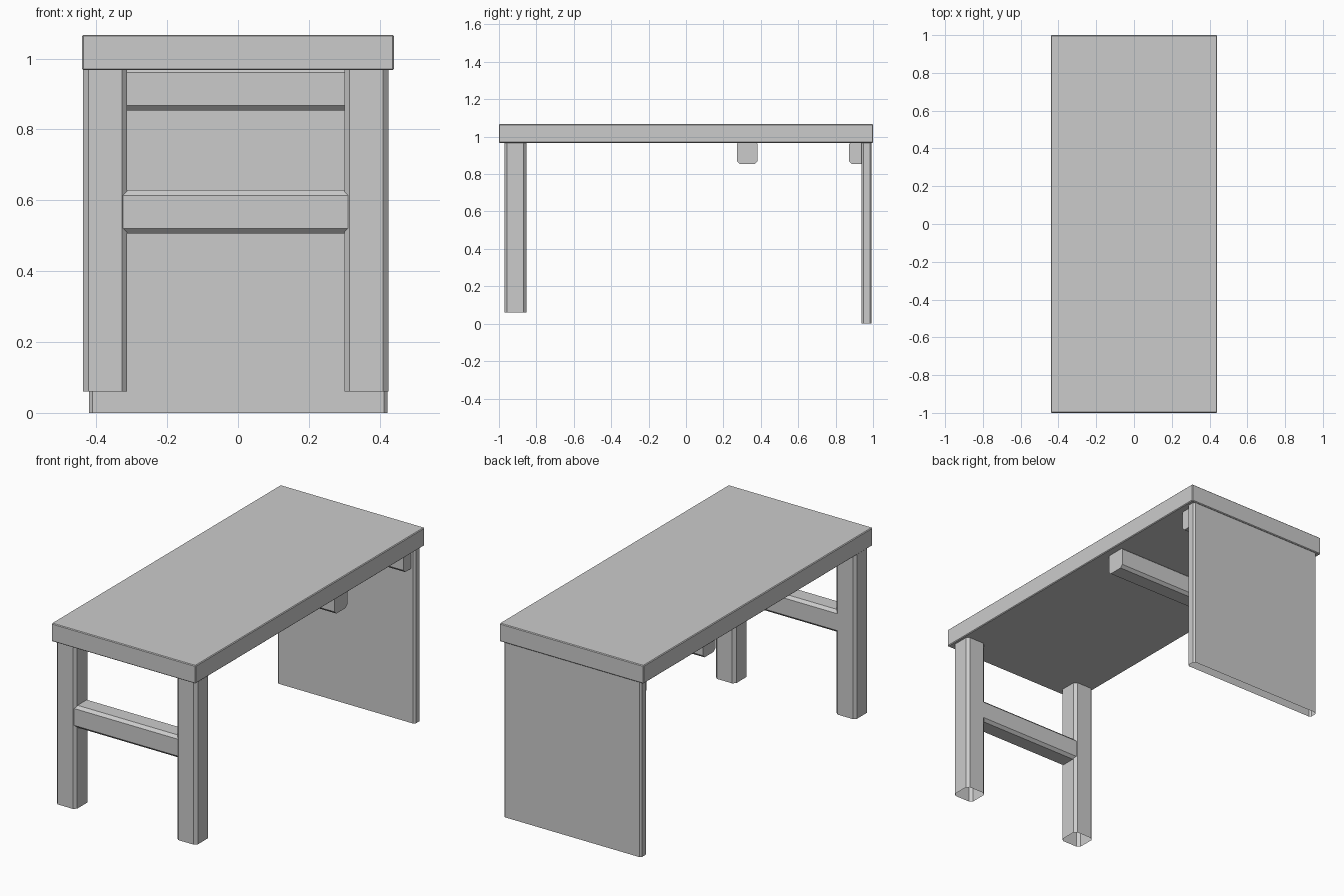
import bpy, bmesh
from mathutils import Vector

if "Cube" in bpy.data.objects:
    bpy.data.objects.remove(bpy.data.objects["Cube"])


def beam(name, lo, hi, axis=None, chamfer=0.015, open_bottom=False):
    """Box from lo to hi; chamfers edges running along axis (all edges if None)."""
    lo, hi = Vector(lo), Vector(hi)
    bm = bmesh.new()
    bmesh.ops.create_cube(bm, size=1)
    for v in bm.verts:
        v.co = Vector([(lo[i] + hi[i]) / 2 + v.co[i] * (hi[i] - lo[i]) for i in range(3)])
    edges = [e for e in bm.edges if axis is None
             or abs((e.verts[0].co - e.verts[1].co)[axis]) > 1e-5]
    bmesh.ops.bevel(bm, geom=edges, offset=chamfer, segments=1,
                    affect='EDGES', profile=0.5)
    bmesh.ops.recalc_face_normals(bm, faces=bm.faces)
    if open_bottom:
        caps = [f for f in bm.faces if f.normal.z < -0.9]
        bmesh.ops.delete(bm, geom=caps, context='FACES')
    mesh = bpy.data.meshes.new(name)
    bm.to_mesh(mesh)
    bm.free()
    obj = bpy.data.objects.new(name, mesh)
    bpy.context.collection.objects.link(obj)
    return obj


# Table top
beam("table_top", (-0.44, -1, 0.967), (0.44, 1, 1.067), chamfer=0.004)

# Front legs, hollow at the foot
for side, x in (("left", -0.437), ("right", 0.30)):
    beam(f"front_leg_{side}", (x, -0.971, 0.06), (x + 0.124, -0.853, 0.975),
         axis=2, open_bottom=True)

# Back panel reaching the floor
beam("back_panel", (-0.42, 0.939, 0), (0.422, 0.993, 0.975),
     axis=2, chamfer=0.01, open_bottom=True)

# Cross bars: one between the legs, two under the top
for name, y, z in (("leg_rail", -0.967, 0.506),
                   ("middle_crossbar", 0.272, 0.853),
                   ("back_crossbar", 0.872, 0.853)):
    beam(name, (-0.37, y, z), (0.40, y + 0.11, z + 0.123), axis=0)
